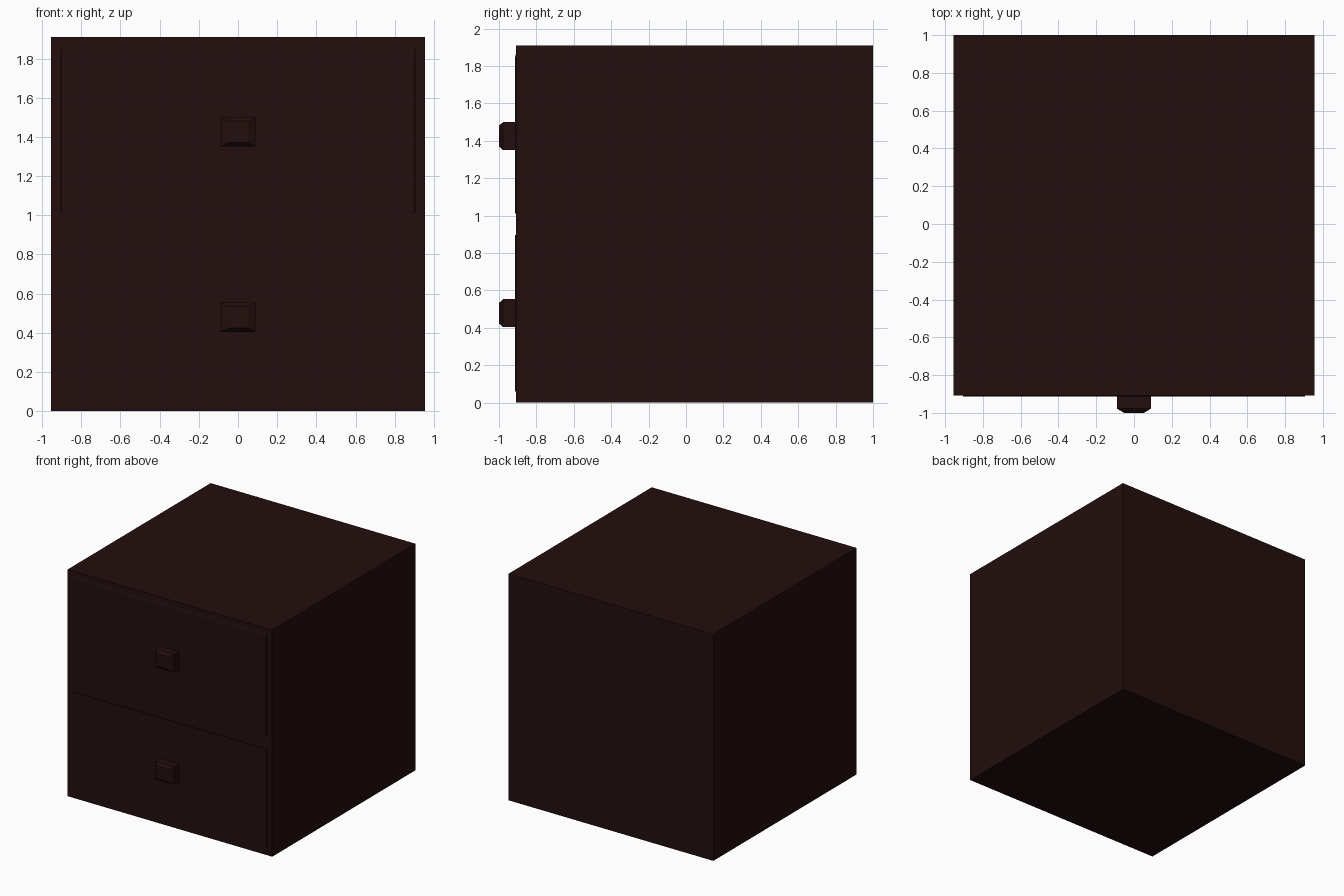
import bpy, bmesh

if "Cube" in bpy.data.objects:
    bpy.data.objects.remove(bpy.data.objects["Cube"])

wood = bpy.data.materials.new("dark_brown_wood")
wood.diffuse_color = (0.016, 0.0044, 0.0042, 1)
wood.use_nodes = True
wood.node_tree.nodes["Principled BSDF"].inputs["Base Color"].default_value = wood.diffuse_color


def front_block(name, loops):
    """Loft rectangles (y, x half width, z low, z high) from back to front."""
    bm = bmesh.new()
    rings = []
    for y, w, z0, z1 in loops:
        rings.append([bm.verts.new(p) for p in
                      ((-w, y, z0), (w, y, z0), (w, y, z1), (-w, y, z1))])
    for a, b in zip(rings, rings[1:]):
        for i in range(4):
            j = (i + 1) % 4
            bm.faces.new((a[i], a[j], b[j], b[i]))
    bm.faces.new(rings[0])
    bm.faces.new(rings[-1])
    bmesh.ops.recalc_face_normals(bm, faces=bm.faces)
    mesh = bpy.data.meshes.new(name)
    bm.to_mesh(mesh)
    bm.free()
    mesh.materials.append(wood)
    obj = bpy.data.objects.new(name, mesh)
    bpy.context.collection.objects.link(obj)
    return obj


# Cabinet body
front_block("cabinet_body", [(1.0, 0.955, 0, 1.91), (-0.908, 0.955, 0, 1.91)])

# Drawer fronts, standing slightly proud; the upper one has a sloped top edge
front_block("upper_drawer", [(-0.89, 0.905, 1.01, 1.87), (-0.908, 0.905, 1.01, 1.87),
                             (-0.914, 0.902, 1.01, 1.846)])
front_block("lower_drawer", [(-0.89, 0.905, 0.06, 0.895), (-0.914, 0.905, 0.06, 0.895)])

# Square knobs with chamfered faces
for name, z in (("upper_knob", 1.425), ("lower_knob", 0.478)):
    front_block(name, [(-0.90, 0.09, z - 0.075, z + 0.075),
                       (-0.978, 0.09, z - 0.075, z + 0.075),
                       (-1.0, 0.052, z - 0.055, z + 0.055)])
